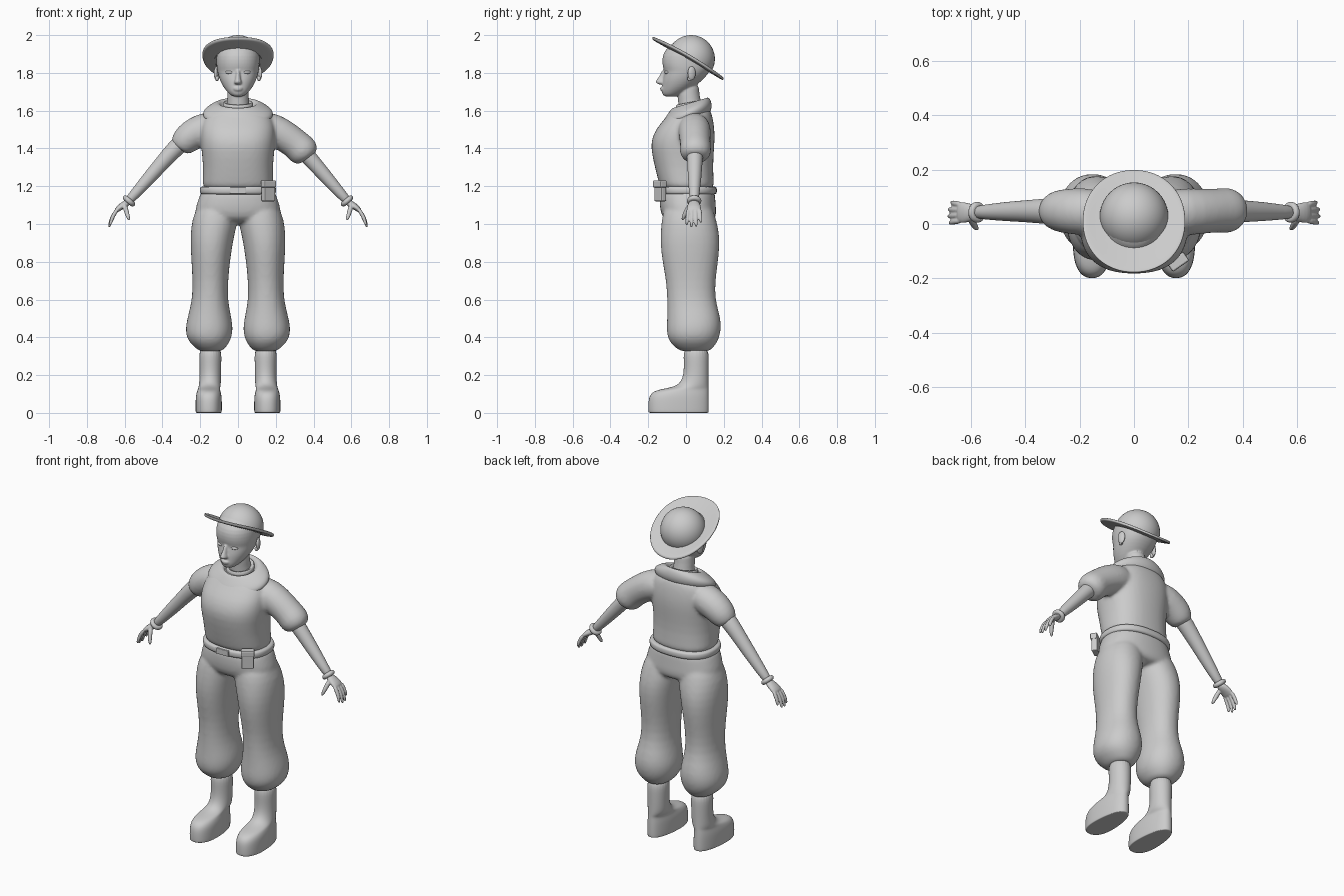
import bpy, bmesh, math
from mathutils import Vector, Matrix

N = 24


def span(z, x0, x1, y0, y1, tilt=0, e=2.0, egg=0):
    """Horizontal superellipse ring from its extents; tilt raises z with y, egg widens the front."""
    cx, cy, rx, ry = (x0 + x1) / 2, (y0 + y1) / 2, (x1 - x0) / 2, (y1 - y0) / 2
    pts = []
    for i in range(N):
        c, s = math.cos(2 * math.pi * i / N), math.sin(2 * math.pi * i / N)
        c, s = [math.copysign(abs(v) ** (2 / e), v) for v in (c, s)]
        pts.append(Vector((cx + rx * c * (1 - egg * s), cy + ry * s, z + tilt * ry * s)))
    return pts


def mid(z, w, y0, y1, **k):
    return span(z, -w, w, y0, y1, **k)


def tube(points):
    """Rings along a path of (x, y, z, radius[, radius_y])."""
    P = [Vector(p[:3]) for p in points]
    rings = []
    for i, p in enumerate(points):
        t = (P[min(i + 1, len(P) - 1)] - P[max(i - 1, 0)]).normalized()
        v = t.cross(Vector((0, 1, 0))).normalized()
        u = v.cross(t)
        rings.append([P[i] + u * p[-1] * math.cos(2 * math.pi * k / N)
                      + v * p[3] * math.sin(2 * math.pi * k / N) for k in range(N)])
    return rings


def both(rings):
    return [rings, [[Vector((-p.x, p.y, p.z)) for p in r] for r in rings]]


def build(name, lofts, subsurf=1, voxel=0, smooth=4):
    """Skin ring lists into one object; voxel > 0 fuses overlapping lofts."""
    bm = bmesh.new()
    for rings in lofts:
        vs = [[bm.verts.new(p) for p in r] for r in rings]
        for a, b in zip(vs, vs[1:]):
            for i in range(N):
                bm.faces.new((a[i], a[(i + 1) % N], b[(i + 1) % N], b[i]))
        bm.faces.new(vs[0])
        bm.faces.new(vs[-1])
    bmesh.ops.recalc_face_normals(bm, faces=bm.faces[:])
    return finish(name, bm, subsurf, voxel, smooth)


def finish(name, bm, subsurf=0, voxel=0, smooth=0):
    for f in bm.faces:
        f.smooth = True
    me = bpy.data.meshes.new(name)
    bm.to_mesh(me)
    bm.free()
    ob = bpy.data.objects.new(name, me)
    bpy.context.collection.objects.link(ob)
    if subsurf:
        m = ob.modifiers.new("subsurf", 'SUBSURF')
        m.levels = m.render_levels = subsurf
    if voxel:
        m = ob.modifiers.new("fuse", 'REMESH')
        m.mode, m.voxel_size, m.use_smooth_shade = 'VOXEL', voxel, True
        m = ob.modifiers.new("relax", 'SMOOTH')
        m.factor, m.iterations = 0.5, smooth
    return ob


def ball(name, loc, size, rot=0):
    bm = bmesh.new()
    bmesh.ops.create_uvsphere(bm, u_segments=24, v_segments=14, radius=1)
    bm.transform(Matrix.Translation(loc) @ Matrix.Rotation(rot, 4, 'Z') @ Matrix.Diagonal((*size, 1)))
    return finish(name, bm)


def box(name, loc, size, rot=0, bevel=0.006):
    bm = bmesh.new()
    bmesh.ops.create_cube(bm, size=1)
    bm.transform(Matrix.Diagonal((*size, 1)))
    bmesh.ops.bevel(bm, geom=bm.edges[:], offset=bevel, segments=2, affect='EDGES', profile=0.5)
    bm.transform(Matrix.Translation(loc) @ Matrix.Rotation(rot, 4, 'Z'))
    ob = finish(name, bm)
    for p in ob.data.polygons:
        p.use_smooth = False
    return ob


# Trousers: hips plus two ballooning legs fused together
leg = [span(*r, e=2.15) for r in (
    (.325, .09, .2, -.02, .12), (.335, .075, .215, -.045, .135), (.37, .045, .257, -.085, .165),
    (.41, .03, .277, -.102, .181), (.46, .026, .278, -.103, .188), (.52, .038, .264, -.1, .18),
    (.6, .054, .243, -.1, .155), (.7, .052, .241, -.106, .156), (.8, .042, .247, -.126, .171),
    (.9, .027, .253, -.138, .181), (.98, .01, .25, -.134, .173), (1.06, -.01, .235, -.125, .15),
    (1.12, .02, .19, -.1, .13))]
hips = [mid(*r, e=2.3) for r in ((1.0, .17, -.08, .13), (1.03, .236, -.13, .165),
                                 (1.1, .224, -.142, .158), (1.16, .2, -.14, .155), (1.19, .19, -.135, .15))]
build("trousers", both(leg) + [hips], voxel=.01, smooth=6)

# Boots
boot = [span(*r, e=k, egg=g) for *r, k, g in (
    (0, .1, .21, -.17, .1, 2.3, .15), (0, .088, .222, -.198, .12, 2.3, .15), (.006, .086, .224, -.201, .122, 2.3, .15),
    (.06, .086, .224, -.201, .122, 2.3, .15), (.095, .088, .222, -.193, .121, 2.3, .15),
    (.12, .095, .215, -.165, .12, 2.2, .12), (.132, .095, .21, -.09, .12, 2, .05),
    (.15, .09, .207, -.035, .12, 2, 0), (.2, .09, .203, -.012, .12, 2, 0),
    (.27, .088, .205, -.012, .121, 2, 0), (.36, .086, .207, -.015, .12, 2, 0))]
build("boots", both(boot), subsurf=2)

# Shirt: torso fused with a short sleeve and a longer puffed sleeve
torso = [mid(*r, e=2.4) for r in (
    (1.18, .185, -.13, .145), (1.2, .19, -.14, .15), (1.3, .184, -.166, .143), (1.4, .196, -.188, .15),
    (1.45, .2, -.182, .153), (1.5, .2, -.162, .152), (1.55, .19, -.12, .145), (1.59, .165, -.09, .135),
    (1.62, .11, -.06, .12))]
short_sleeve = tube([(-.1, .04, 1.52, .085), (-.19, .045, 1.5, .088), (-.25, .048, 1.468, .083),
                     (-.285, .048, 1.435, .076), (-.305, .048, 1.405, .06), (-.312, .048, 1.395, .045)])
puff_sleeve = tube([(.1, .04, 1.52, .085), (.19, .045, 1.5, .088), (.26, .047, 1.458, .083),
                    (.31, .05, 1.42, .08), (.342, .05, 1.39, .086), (.362, .05, 1.362, .075),
                    (.374, .05, 1.345, .05)])
build("shirt", [torso, short_sleeve, puff_sleeve], voxel=.01, smooth=6)

# Draped collar
build("collar", [[mid(z, w, a, b, tilt=t) for z, w, a, b, t in (
    (1.55, .15, -.09, .12, .3), (1.558, .178, -.118, .133, .33), (1.58, .19, -.125, .138, .33),
    (1.605, .18, -.11, .135, .33), (1.628, .145, -.09, .128, .32), (1.643, .115, -.075, .118, .3),
    (1.64, .095, -.06, .1, .3), (1.6, .08, -.045, .085, .3))]], subsurf=2)
build("neck_band", [[mid(z, w, a, b, tilt=.2) for z, w, a, b in (
    (1.58, .085, -.06, .1), (1.64, .082, -.055, .1), (1.65, .075, -.05, .09), (1.63, .065, -.04, .08))]])

# Belt, buckle and pouch
build("belt", [[mid(z, w, a, b, e=2.4) for z, w, a, b in (
    (1.156, .19, -.135, .15), (1.158, .201, -.15, .163), (1.178, .205, -.152, .166),
    (1.198, .201, -.15, .163), (1.2, .185, -.135, .15))]])
box("buckle", (0, -.148, 1.178), (.085, .014, .034), bevel=.004)
turn = math.radians(35)
box("pouch", (.16, -.136, 1.17), (.068, .034, .1), turn)
box("pouch_flap", (.162, -.139, 1.212), (.074, .04, .038), turn)

# Bare arms and bracelets
build("arms", both(tube([(.26, .047, 1.46, .05), (.33, .047, 1.405, .047), (.4, .047, 1.325, .04),
                         (.47, .046, 1.245, .036), (.54, .044, 1.165, .028), (.59, .043, 1.11, .023)])))
axis, wrist = Vector((.65, 0, -.76)), Vector((.577, .043, 1.122))
profile = ((-.014, .026), (-.012, .034), (0, .041), (.012, .034), (.014, .026))
build("bracelets", both(tube([(*(wrist + axis * t), r) for t, r in profile])), subsurf=2)

# Hands: palm, four curled fingers and a thumb
hand = both(tube([(.575, .043, 1.12, .019, .024), (.605, .042, 1.1, .019, .034),
                  (.63, .042, 1.085, .016, .04), (.65, .042, 1.065, .011, .038)]))
for y0, y1, k in ((.012, .003, .88), (.032, .028, 1), (.052, .054, .97), (.072, .08, .75)):
    hand += both(tube([(.637, y0, 1.08, .011),
                       (.637 + .026 * k, (y0 * 2 + y1) / 3, 1.08 - .037 * k, .0105),
                       (.637 + .039 * k, (y0 + y1 * 2) / 3, 1.08 - .07 * k, .0095),
                       (.637 + .046 * k, y1, 1.08 - .101 * k, .006)]))
hand += both(tube([(.6, .022, 1.1, .014), (.592, .002, 1.07, .0125),
                   (.583, -.012, 1.04, .011), (.575, -.02, 1.018, .006)]))
build("hands", hand, voxel=.004, smooth=2)

# Head with jaw, nose, neck and lips fused
head = [mid(*r, e=k) for *r, k in (
    (1.674, .02, -.108, -.06, 2), (1.68, .038, -.122, -.03, 2), (1.7, .058, -.13, .01, 2),
    (1.725, .078, -.127, .045, 2), (1.755, .094, -.126, .08, 2.1), (1.785, .105, -.12, .11, 2.2),
    (1.81, .11, -.115, .128, 2.2), (1.83, .114, -.124, .138, 2.2), (1.87, .116, -.128, .146, 2.2),
    (1.91, .114, -.12, .145, 2.1), (1.95, .094, -.085, .125, 2), (1.98, .05, -.03, .08, 2))]
nose = [mid(*r) for r in ((1.738, .012, -.145, -.11), (1.745, .021, -.156, -.1), (1.754, .02, -.164, -.1),
                          (1.768, .014, -.152, -.1), (1.79, .011, -.136, -.1), (1.82, .012, -.126, -.1))]
neck = [mid(*r) for r in ((1.58, .07, -.04, .1), (1.63, .06, -.04, .085), (1.68, .056, -.045, .07),
                          (1.76, .058, -.05, .07))]
lips = [mid(*r) for r in ((1.703, .012, -.135, -.1), (1.71, .026, -.139, -.1), (1.715, .028, -.134, -.1),
                          (1.72, .026, -.141, -.1), (1.727, .012, -.135, -.1))]
build("head", [head, nose, neck, lips], voxel=.005, smooth=3)
for s, side in ((1, "left"), (-1, "right")):
    ball(side + "_eye", (s * .046, -.1, 1.803), (.022, .014, .009), s * .3)
    ball(side + "_ear", (s * .115, .03, 1.798), (.011, .022, .037), s * .35)
    ball(side + "_ear_lobe", (s * .111, .02, 1.77), (.01, .013, .014))

# Hat: domed crown cut along the tilted, slightly rolled brim
slope = -.575
bm = bmesh.new()
bmesh.ops.create_uvsphere(bm, u_segments=40, v_segments=24, radius=.126)
bm.transform(Matrix.Translation((0, .027, 1.874)))
bmesh.ops.bisect_plane(bm, geom=bm.verts[:] + bm.edges[:] + bm.faces[:], plane_co=(0, .01, 1.872),
                       plane_no=(0, -slope, 1), clear_inner=True)
finish("hat_crown", bm)
brim = [mid(z, w, .01 - w, .01 + w, tilt=slope, e=2.1) for z, w in (
    (1.868, .1), (1.866, .18), (1.868, .19), (1.884, .192), (1.887, .18), (1.884, .1))]
for r in brim:
    for p in r:
        p.z += .018 * (p.x / .19) ** 2
build("hat_brim", [brim], subsurf=2)
